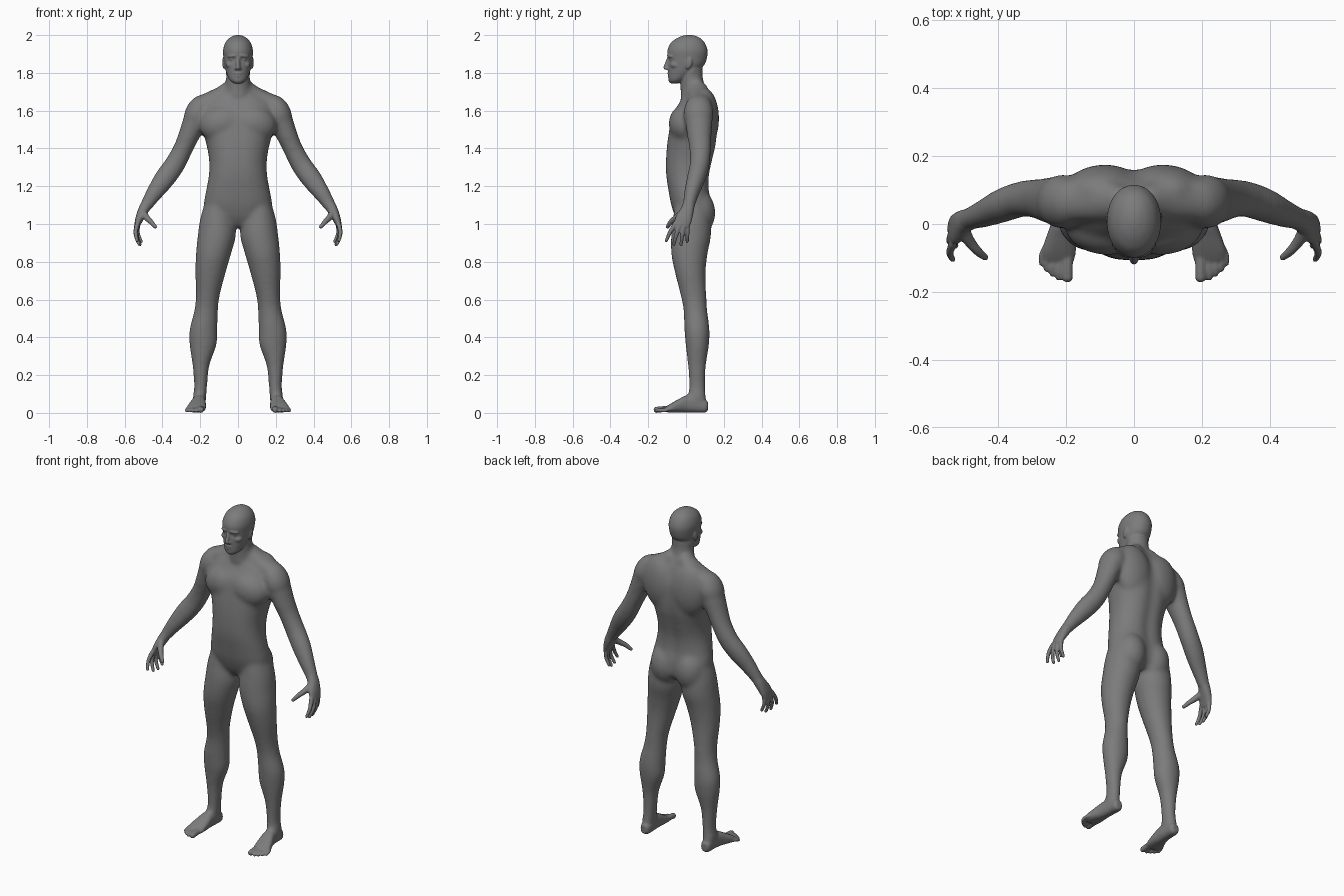
import bpy, bmesh
from math import sin, cos, pi, exp
from mathutils import Vector, Matrix, Euler

X, Y, Z = Vector((1, 0, 0)), Vector((0, 1, 0)), Vector((0, 0, 1))


def spline(rows, n=5):
    """Catmull-Rom through rows of numbers."""
    out, last = [], len(rows) - 1
    for i in range(last):
        a, b, c, d = (rows[max(0, min(last, i + k))] for k in (-1, 0, 1, 2))
        for s in range(n):
            t = s / n
            out.append([0.5 * (2 * q + (r - p) * t + (2 * p - 5 * q + 4 * r - w) * t * t
                               + (3 * q - p - 3 * r + w) * t ** 3)
                        for p, q, r, w in zip(a, b, c, d)])
    out.append(list(rows[-1]))
    return out


def loft(bm, rows, axis=None, ref=Y, power=2.0, sides=40):
    """Skin rows of (x, y, z, radius across, radius along ref)."""
    rows = spline(rows)
    rings = []
    for i, (x, y, z, ra, rb) in enumerate(rows):
        p, q = rows[max(i - 1, 0)], rows[min(i + 1, len(rows) - 1)]
        d = axis or (Vector(q[:3]) - Vector(p[:3])).normalized()
        b = (ref - d * ref.dot(d)).normalized()
        a = b.cross(d)
        ring = []
        for k in range(sides):
            c, s = cos(2 * pi * k / sides), sin(2 * pi * k / sides)
            f = (abs(c) ** power + abs(s) ** power) ** (-1 / power)
            ring.append(bm.verts.new(Vector((x, y, z)) + a * (ra * c * f) + b * (rb * s * f)))
        rings.append(ring)
    for r0, r1 in zip(rings, rings[1:]):
        for k in range(sides):
            m = (k + 1) % sides
            bm.faces.new((r0[k], r0[m], r1[m], r1[k]))
    bm.faces.new(rings[0][::-1])
    bm.faces.new(rings[-1])
    return [v for r in rings for v in r]


def ball(bm, loc, size, rot=(0, 0, 0)):
    m = Matrix.LocRotScale(Vector(loc), Euler(rot), Vector(size))
    bmesh.ops.create_uvsphere(bm, u_segments=24, v_segments=16, radius=1, matrix=m)


def digit(bm, pts, r0, r1, ref=Y):
    """Round tapering tube with rounded ends."""
    n = len(pts) - 1
    loft(bm, [(*p, r0 + (r1 - r0) * i / n, r0 + (r1 - r0) * i / n)
              for i, p in enumerate(pts)], ref=ref, sides=16)
    ball(bm, pts[0], (r0,) * 3)
    ball(bm, pts[-1], (r1,) * 3)


def foot(bm):
    loft(bm, [(.203, .116, .036, .018, .022), (.203, .100, .036, .029, .034),
              (.204, .05, .047, .033, .045), (.208, 0, .047, .037, .045),
              (.214, -.04, .037, .045, .035), (.221, -.08, .026, .050, .024),
              (.222, -.108, .018, .046, .014)], axis=-Y, ref=Z, power=2.4)


def mirror(bm):
    d = bmesh.ops.duplicate(bm, geom=bm.verts[:] + bm.edges[:] + bm.faces[:])["geom"]
    bmesh.ops.scale(bm, vec=(-1, 1, 1), verts=[g for g in d if isinstance(g, bmesh.types.BMVert)])


def fuse(bm, name, voxel, passes):
    """Turn overlapping pieces into one smooth skin."""
    bmesh.ops.recalc_face_normals(bm, faces=bm.faces[:])
    me = bpy.data.meshes.new(name)
    bm.to_mesh(me)
    bm.free()
    ob = bpy.data.objects.new(name, me)
    bpy.context.collection.objects.link(ob)
    r = ob.modifiers.new("Fuse", 'REMESH')
    r.mode, r.voxel_size, r.use_smooth_shade = 'VOXEL', voxel, True
    s = ob.modifiers.new("Soften", 'SMOOTH')
    s.factor, s.iterations = 0.5, passes
    return ob


# ---- Stage 1: large masses, strongly softened
bm = bmesh.new()
foot(bm)
# leg
loft(bm, [(.105, .03, 1.13, .065, .085), (.110, .03, 1.03, .090, .099),
          (.112, .027, .94, .101, .106), (.130, .018, .84, .093, .096),
          (.146, .023, .74, .080, .081), (.160, .040, .62, .063, .068),
          (.169, .050, .54, .063, .063), (.183, .058, .44, .074, .067),
          (.185, .060, .36, .072, .062), (.196, .058, .25, .045, .048),
          (.198, .059, .14, .035, .043), (.204, .057, .08, .036, .050),
          (.204, .054, .04, .031, .052)], axis=Z)
# arm
loft(bm, [(.185, .065, 1.62, .055, .06), (.225, .068, 1.55, .063, .072),
          (.255, .070, 1.48, .057, .066), (.290, .075, 1.40, .052, .058),
          (.335, .072, 1.315, .055, .053), (.385, .055, 1.245, .056, .050),
          (.435, .033, 1.175, .047, .042), (.475, .018, 1.115, .037, .035),
          (.500, .008, 1.075, .030, .035)])
# muscle masses: shoulder, trapezius, chest, upper back, buttock
ball(bm, (.212, .066, 1.585), (.070, .080, .104), (0, -.42, 0))
loft(bm, [(.03, .06, 1.725, .045, .05), (.10, .070, 1.675, .047, .062),
          (.21, .070, 1.630, .045, .062)])
ball(bm, (.090, -.015, 1.53), (.115, .076, .095), (0, .25, .12))
ball(bm, (.095, .100, 1.56), (.115, .075, .160), (0, .1, -.1))
ball(bm, (.083, .058, 1.06), (.092, .098, .125))
# neck cord
digit(bm, [(.056, .035, 1.82), (.040, .000, 1.75), (.016, -.020, 1.68)], .015, .012)
mirror(bm)
# torso
trunk = loft(bm, [(0, .040, .985, .06, .065), (0, .042, 1.03, .15, .098),
                  (0, .030, 1.10, .180, .111), (0, .015, 1.18, .168, .111),
                  (0, .010, 1.26, .154, .118), (0, .018, 1.34, .153, .127),
                  (0, .030, 1.42, .167, .133), (0, .039, 1.50, .188, .130),
                  (0, .046, 1.58, .195, .121), (0, .056, 1.64, .175, .095),
                  (0, .058, 1.69, .11, .074), (0, .05, 1.73, .075, .06)],
             axis=Z, power=2.25, sides=64)
for v in trunk:  # spine furrow and midline
    v.co.y -= (.012 if v.co.y > .05 else -.004) * exp(-(v.co.x / .035) ** 2)
# neck
loft(bm, [(0, .045, 1.66, .075, .07), (0, .036, 1.72, .067, .066),
          (0, .028, 1.78, .063, .061), (0, .025, 1.85, .062, .065)], axis=Z)
core = fuse(bm, "core", .009, 20)

# ---- Stage 2: hands, feet and head, lightly softened
bm = bmesh.new()
foot(bm)
# palm
loft(bm, [(.470, .020, 1.125, .030, .028), (.500, .007, 1.075, .028, .035),
          (.523, -.013, 1.025, .021, .044), (.535, -.025, .988, .014, .041)], power=2.3)
# fingers and thumb
for knuckle, mid, tip in [
        ((.533, -.058, 1.00), (.542, -.085, .955), (.534, -.104, .912)),
        ((.538, -.036, .99), (.541, -.052, .94), (.524, -.064, .893)),
        ((.537, -.012, .99), (.538, -.020, .94), (.518, -.026, .891)),
        ((.530, .008, 1.0), (.530, .008, .95), (.512, .006, .907))]:
    digit(bm, [knuckle, mid, tip], .0130, .0090)
digit(bm, [(.505, -.012, 1.065), (.485, -.050, 1.035), (.460, -.080, 1.01),
           (.438, -.098, .985)], .020, .0105)
# toes
for i, (x, y, r) in enumerate([(.196, -.156, .0165), (.222, -.158, .0095), (.240, -.147, .009),
                               (.257, -.133, .009), (.271, -.116, .009)]):
    digit(bm, [(.196 + .015 * i, -.085 + .006 * i, .022), (x, y + .025, .019),
               (x, y, r * .8 + .003)], r, r, ref=Z)
# ear, brow, eye, cheekbone, nostril
ball(bm, (.075, .014, 1.852), (.008, .019, .032), (-.2, 0, -.2))
ball(bm, (.030, -.083, 1.889), (.030, .014, .009), (0, .1, .45))
ball(bm, (.031, -.077, 1.872), (.014, .011, .009))
ball(bm, (.044, -.054, 1.842), (.022, .028, .019))
ball(bm, (.010, -.099, 1.823), (.009, .010, .008))
mirror(bm)
# head
skull = loft(bm, [(0, -.062, 1.744, .020, .020), (0, -.048, 1.762, .044, .044),
                  (0, -.022, 1.80, .061, .072), (0, .000, 1.84, .072, .095),
                  (0, .007, 1.88, .077, .104), (0, .008, 1.92, .079, .106),
                  (0, .010, 1.96, .067, .089), (0, .014, 1.985, .045, .060),
                  (0, .016, 1.997, .022, .030), (0, .016, 2.001, .006, .008)],
             axis=Z, power=2.1, sides=64)
for v in skull:  # eye sockets
    if v.co.y < 0:
        v.co.y += .012 * exp(-((abs(v.co.x) - .031) / .016) ** 2 - ((v.co.z - 1.870) / .013) ** 2)
# nose, lips, chin
digit(bm, [(0, -.090, 1.882), (0, -.100, 1.855), (0, -.109, 1.828)], .009, .0115)
ball(bm, (0, -.090, 1.797), (.023, .010, .005))
ball(bm, (0, -.088, 1.785), (.020, .010, .0055))
ball(bm, (0, -.075, 1.762), (.027, .018, .018))

# merge the softened core with the details
bpy.context.view_layer.update()
me = bpy.data.meshes.new_from_object(core.evaluated_get(bpy.context.evaluated_depsgraph_get()))
bm.from_mesh(me)
bpy.data.objects.remove(core)
body = fuse(bm, "body", .0048, 5)

# dark grey skin
mat = bpy.data.materials.new("dark_grey")
mat.diffuse_color = (.2, .2, .2, 1)
body.data.materials.append(mat)
